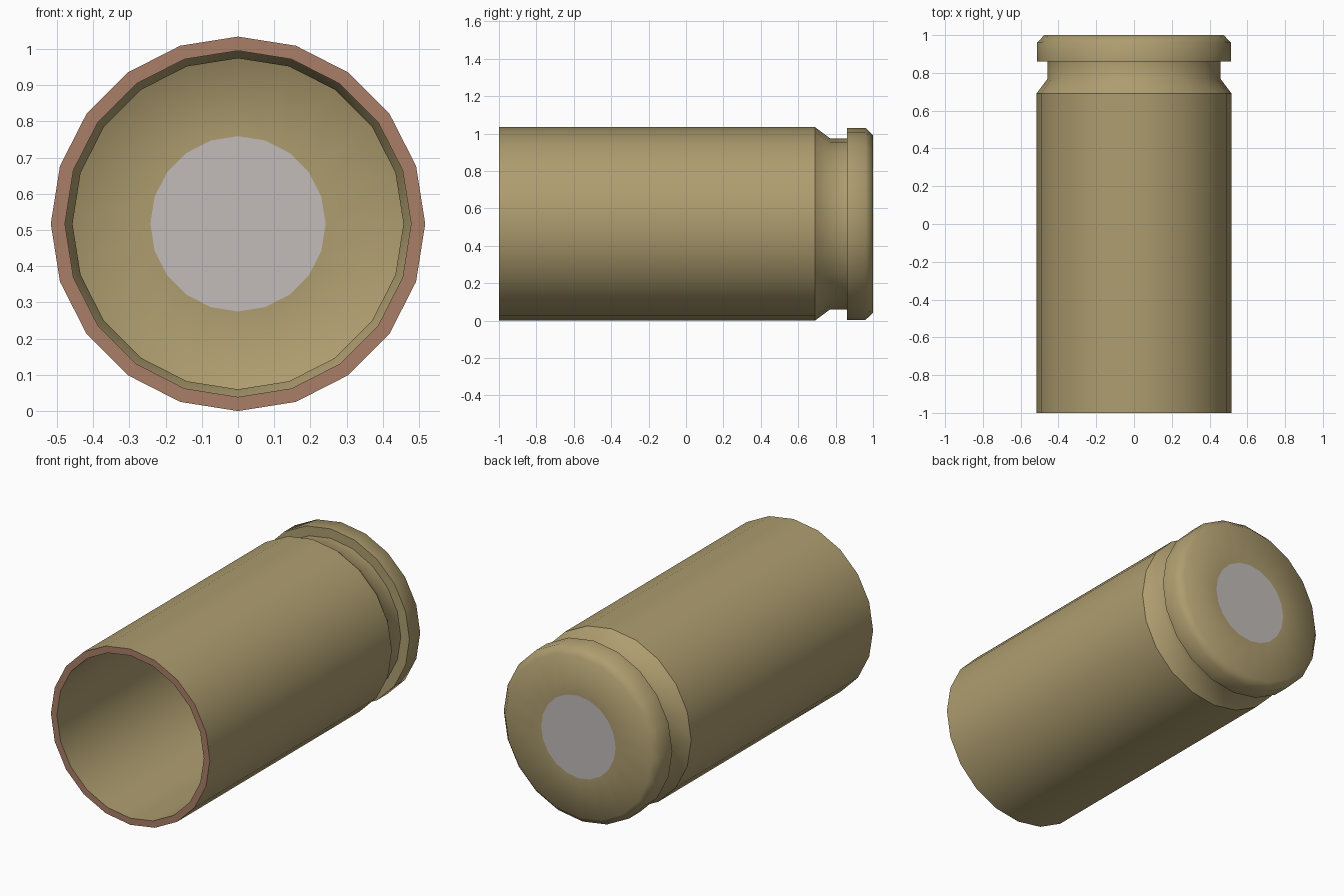
import bpy, bmesh, math

if "Cube" in bpy.data.objects:
    bpy.data.objects.remove(bpy.data.objects["Cube"])

SIDES = 20
CENTRE_Z = 0.517


def srgb(r, g, b):
    def lin(c):
        c /= 255
        return c / 12.92 if c <= 0.04045 else ((c + 0.055) / 1.055) ** 2.4
    return (lin(r), lin(g), lin(b), 1)


def material(name, colour):
    m = bpy.data.materials.new(name)
    m.diffuse_color = colour
    m.use_nodes = True
    m.node_tree.nodes["Principled BSDF"].inputs["Base Color"].default_value = m.diffuse_color
    return m


brass = material("brass", srgb(174, 157, 111))
copper = material("copper", srgb(170, 127, 105))
silver = material("silver", srgb(194, 188, 186))


def lathe(name, profile, mats, band_mats, sharp_rings):
    """Spin (radius, y) points about the y axis; a zero radius closes in a fan."""
    bm = bmesh.new()
    rings = []
    for r, y in profile:
        if r == 0:
            rings.append([bm.verts.new((0, y, CENTRE_Z))] * SIDES)
            continue
        ring = []
        for j in range(SIDES):
            a = 2 * math.pi * j / SIDES
            ring.append(bm.verts.new((r * math.sin(a), y, CENTRE_Z + r * math.cos(a))))
        rings.append(ring)
    for i, (lo, hi) in enumerate(zip(rings, rings[1:])):
        for j in range(SIDES):
            k = (j + 1) % SIDES
            corners = [lo[j], lo[k], hi[k], hi[j]]
            face = bm.faces.new(list(dict.fromkeys(corners)))
            face.material_index = band_mats.get(i, 0)
            face.smooth = True
    # crisp edges around chosen rings
    for i in sharp_rings:
        for j in range(SIDES):
            edge = bm.edges.get((rings[i][j], rings[i][(j + 1) % SIDES]))
            edge.smooth = False
    mesh = bpy.data.meshes.new(name)
    bm.to_mesh(mesh)
    bm.free()
    for m in mats:
        mesh.materials.append(m)
    obj = bpy.data.objects.new(name, mesh)
    bpy.context.collection.objects.link(obj)
    return obj


# hollow tube: inner wall, copper mouth, outer wall, sloped neck groove
lathe("casing_tube",
      [(0.478, 0.74), (0.478, -1), (0.517, -1), (0.517, 0.69),
       (0.457, 0.77), (0.457, 0.86)],
      [brass, copper], {1: 1}, [1, 2, 3])

# rimmed head with chamfered edge and silver centre disc
lathe("casing_head",
      [(0.457, 0.86), (0.513, 0.86), (0.513, 0.96), (0.475, 1.0),
       (0.242, 1.0), (0, 1.0)],
      [brass, silver], {4: 1}, [1])
